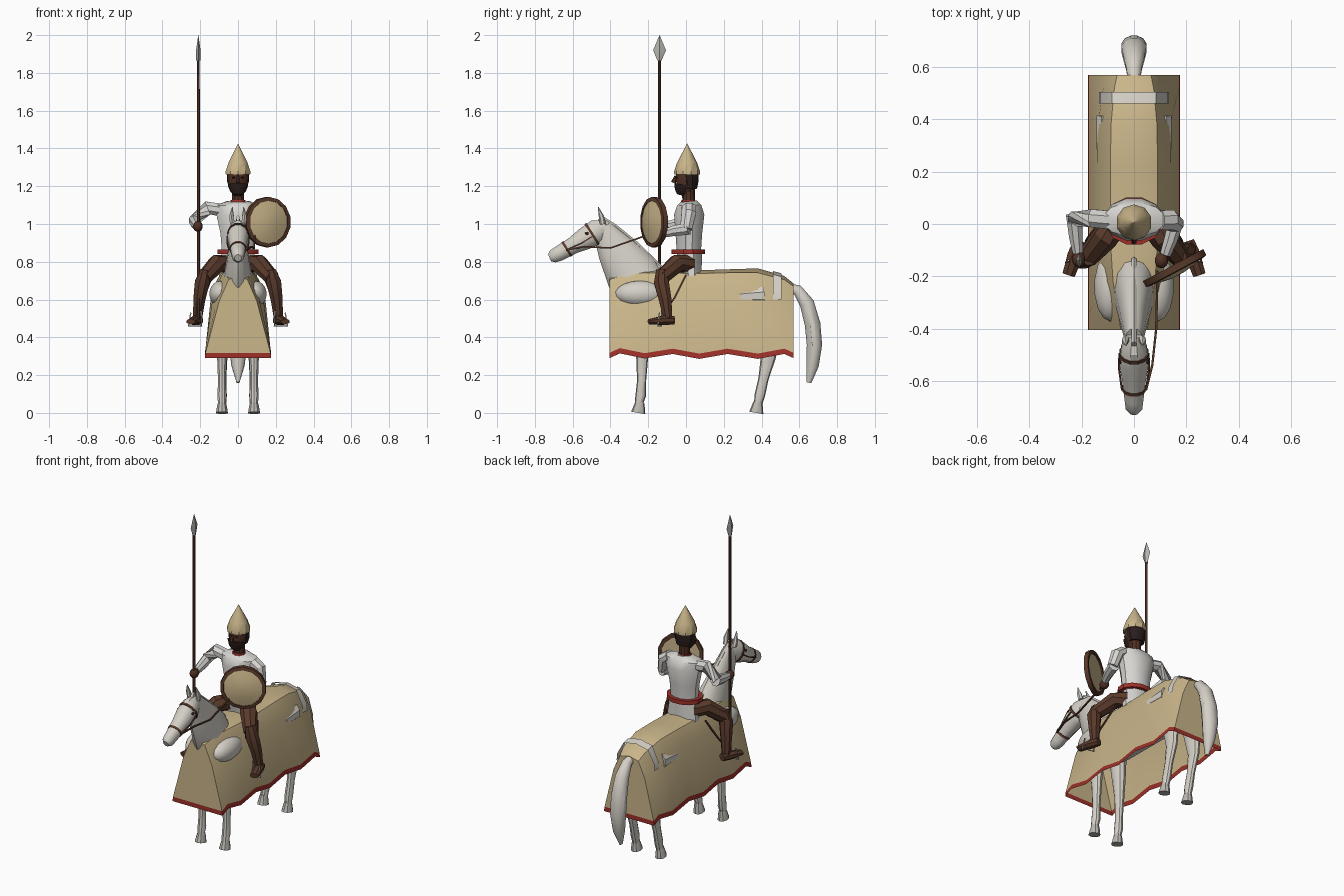
import bpy, bmesh, math
from mathutils import Vector


def material(name, rgb):
    m = bpy.data.materials.new(name)
    m.diffuse_color = (*rgb, 1)
    return m


COAT = material("pale coat", (0.66, 0.63, 0.57))
LINEN = material("white linen", (0.68, 0.67, 0.64))
CLOTH = material("tan cloth", (0.59, 0.465, 0.255))
RED = material("red trim", (0.34, 0.03, 0.022))
BROWN = material("brown leather", (0.10, 0.042, 0.024))
SKIN = material("dark skin", (0.08, 0.03, 0.017))
BLACK = material("black hair", (0.024, 0.013, 0.012))
HOOF = material("grey hoof", (0.50, 0.48, 0.44))
STEEL = material("steel", (0.48, 0.47, 0.44))


def finish(bm, name, mats, mirror=False):
    bmesh.ops.recalc_face_normals(bm, faces=bm.faces)
    me = bpy.data.meshes.new(name)
    bm.to_mesh(me)
    bm.free()
    ob = bpy.data.objects.new(name, me)
    bpy.context.collection.objects.link(ob)
    for m in mats:
        me.materials.append(m)
    if mirror:
        ob.modifiers.new("Mirror", 'MIRROR').use_mirror_merge = False
    return ob


def tube(name, secs, mat, n=8, mirror=False):
    """Loft ellipses along a path; each section is x, y, z, width radius, depth radius."""
    bm = bmesh.new()
    pts = [Vector(s[:3]) for s in secs]
    rings = []
    for i, s in enumerate(secs):
        t = (pts[min(i + 1, len(pts) - 1)] - pts[max(i - 1, 0)]).normalized()
        ref = Vector((1, 0, 0)) if abs(t.x) < 0.9 else Vector((0, 1, 0))
        side = (ref - t * ref.dot(t)).normalized()
        up = t.cross(side)
        ring = []
        for k in range(n):
            a = 2 * math.pi * (k + 0.5) / n
            ring.append(bm.verts.new(pts[i] + side * s[3] * math.cos(a) + up * s[4] * math.sin(a)))
        rings.append(ring)
    for a, b in zip(rings, rings[1:]):
        for k in range(n):
            bm.faces.new((a[k], a[(k + 1) % n], b[(k + 1) % n], b[k]))
    bm.faces.new(rings[0])
    bm.faces.new(rings[-1])
    return finish(bm, name, [mat], mirror)


def strap(name, pts, r=0.006, mat=BROWN, mirror=False):
    return tube(name, [(*p, r, r) for p in pts], mat, 4, mirror)


def ball(name, c, r, mat, mirror=False):
    bm = bmesh.new()
    bmesh.ops.create_uvsphere(bm, u_segments=14, v_segments=9, radius=1)
    for v in bm.verts:
        v.co = Vector(c) + Vector((v.co.x * r[0], v.co.y * r[1], v.co.z * r[2]))
    return finish(bm, name, [mat], mirror)


# --- horse body, neck, head, tail
tube("horse_body", [(0, -0.38, 0.60, 0.05, 0.07), (0, -0.32, 0.60, 0.09, 0.11), (0, -0.1, 0.60, 0.11, 0.13),
                    (0, 0.2, 0.60, 0.115, 0.13), (0, 0.42, 0.61, 0.105, 0.12), (0, 0.55, 0.61, 0.05, 0.06)], COAT, 14)
tube("horse_neck", [(0, -0.445, 0.98, 0.034, 0.055), (0, -0.375, 0.87, 0.05, 0.10),
                    (0, -0.29, 0.745, 0.072, 0.142), (0, -0.22, 0.64, 0.09, 0.13)], COAT, 14)
tube("horse_head", [(0, -0.42, 0.985, 0.03, 0.04), (0, -0.47, 0.96, 0.05, 0.068), (0, -0.53, 0.925, 0.058, 0.062),
                    (0, -0.60, 0.885, 0.046, 0.046), (0, -0.67, 0.845, 0.037, 0.042),
                    (0, -0.705, 0.828, 0.033, 0.036), (0, -0.722, 0.82, 0.018, 0.02)], COAT, 12)
tube("mane", [(0, -0.46, 1.03, 0.01, 0.02), (0, -0.38, 0.98, 0.013, 0.02),
              (0, -0.27, 0.89, 0.013, 0.02), (0, -0.14, 0.765, 0.012, 0.02)], COAT, 6)
tube("horse_ear", [(0.03, -0.44, 1.0, 0.014, 0.016), (0.034, -0.448, 1.04, 0.014, 0.014),
                   (0.03, -0.465, 1.09, 0.002, 0.002)], COAT, 6, True)
ball("horse_eye", (0.05, -0.525, 0.95), (0.008, 0.011, 0.009), BLACK, True)
tube("tail", [(0, 0.53, 0.665, 0.022, 0.025), (0, 0.59, 0.65, 0.03, 0.03), (0, 0.64, 0.58, 0.043, 0.04),
              (0, 0.67, 0.47, 0.05, 0.043), (0, 0.68, 0.36, 0.05, 0.042), (0, 0.67, 0.25, 0.036, 0.034),
              (0, 0.65, 0.16, 0.008, 0.014)], COAT, 12)

# --- horse legs and muscle bulges
tube("front_leg", [(0.08, -0.24, 0.58, 0.045, 0.06), (0.085, -0.235, 0.40, 0.034, 0.042),
                   (0.085, -0.232, 0.30, 0.027, 0.032), (0.085, -0.235, 0.17, 0.022, 0.024),
                   (0.085, -0.24, 0.09, 0.025, 0.028), (0.085, -0.25, 0.05, 0.022, 0.022)], COAT, 10, True)
tube("hind_leg", [(0.075, 0.40, 0.6, 0.05, 0.10), (0.08, 0.425, 0.42, 0.036, 0.06),
                  (0.082, 0.435, 0.29, 0.027, 0.04), (0.083, 0.41, 0.18, 0.022, 0.027),
                  (0.083, 0.39, 0.09, 0.025, 0.028), (0.083, 0.382, 0.05, 0.022, 0.022)], COAT, 10, True)
for nm, y in (("front_hoof", -0.253), ("hind_hoof", 0.372)):
    tube(nm, [(0.085, y, 0, 0.033, 0.038), (0.085, y + 0.005, 0.03, 0.028, 0.031),
              (0.085, y + 0.008, 0.058, 0.021, 0.023)], HOOF, 10, True)
ball("shoulder", (0.09, -0.24, 0.63), (0.063, 0.135, 0.07), COAT, True)
tube("hip", [(0.11, 0.285, 0.615, 0.036, 0.037), (0.11, 0.35, 0.618, 0.037, 0.045),
             (0.11, 0.415, 0.62, 0.036, 0.052)], COAT, 8, True)

# --- cloth cover: y, top z, shoulder line, flank line, hem z
ROWS = [(-0.405, 0.725, 0.05, 0.705, 0.10, 0.59, 0.29), (-0.35, 0.745, 0.06, 0.725, 0.11, 0.61, 0.315),
        (-0.22, 0.765, 0.08, 0.742, 0.13, 0.64, 0.288), (-0.07, 0.76, 0.09, 0.74, 0.14, 0.65, 0.312),
        (0.07, 0.755, 0.09, 0.738, 0.14, 0.65, 0.286), (0.22, 0.76, 0.09, 0.742, 0.14, 0.65, 0.312),
        (0.38, 0.765, 0.088, 0.742, 0.138, 0.64, 0.286), (0.52, 0.725, 0.075, 0.705, 0.118, 0.60, 0.312),
        (0.57, 0.685, 0.065, 0.67, 0.11, 0.57, 0.29)]
bm = bmesh.new()
rings = []
for y, top, w1, z1, w2, z2, hem in ROWS:
    half = [(0.176, hem), (0.172, hem + 0.028), (w2, z2), (w1, z1)]
    line = [(-x, z) for x, z in half] + [(0, top)] + half[::-1]
    rings.append([bm.verts.new((x, y, z)) for x, z in line])
for a, b in zip(rings, rings[1:]):
    for k in range(8):
        f = bm.faces.new((a[k], a[k + 1], b[k + 1], b[k]))
        f.material_index = int(k in (0, 7))
for r in (rings[0], rings[-1]):
    bm.faces.new(r[1:8])
    bm.faces.new((r[0], r[1], r[7], r[8])).material_index = 1
finish(bm, "horse_cover", [CLOTH, RED])

# croup strip showing over the cover
bm = bmesh.new()
strip = []
for y, d in ((0.46, 0.0), (0.505, -0.012)):
    half = [(0.133, 0.60), (0.128, 0.645), (0.085, 0.733 + d)]
    line = [(-x, z) for x, z in half] + [(0, 0.751 + d)] + half[::-1]
    strip.append([bm.verts.new((x, y, z)) for x, z in line])
for k in range(6):
    bm.faces.new((strip[0][k], strip[0][k + 1], strip[1][k + 1], strip[1][k]))
bmesh.ops.solidify(bm, geom=bm.faces[:], thickness=0.012)
finish(bm, "croup", [COAT])

# --- bridle and rein
for nm, y, z, rx, rz in (("noseband", -0.63, 0.868, 0.045, 0.047), ("browband", -0.495, 0.945, 0.058, 0.071)):
    tube(nm, [(0, y + 0.005, z + 0.003, rx, rz), (0, y - 0.006, z - 0.004, rx, rz)], BROWN, 12)
strap("cheek_strap", [(0.056, -0.495, 0.935), (0.058, -0.55, 0.90), (0.046, -0.635, 0.862)], 0.005, BROWN, True)
strap("rein", [(0.046, -0.635, 0.862), (0.07, -0.54, 0.88), (0.085, -0.40, 0.873), (0.09, -0.18, 0.95)])

# --- rider torso
tube("tunic", [(0, 0.015, 0.85, 0.088, 0.066), (0, 0.015, 0.95, 0.096, 0.073), (0, 0.017, 1.05, 0.118, 0.083),
               (0, 0.017, 1.10, 0.122, 0.066), (0, 0.015, 1.12, 0.06, 0.045)], LINEN, 12)
tube("tunic_skirt", [(0, 0.03, 0.725, 0.105, 0.052), (0, 0.018, 0.85, 0.09, 0.068)], LINEN, 10)
tube("belt", [(0, 0.012, 0.84, 0.112, 0.093), (0, 0.012, 0.866, 0.112, 0.093)], RED, 12)
tube("collar", [(0, 0.012, 1.115, 0.042, 0.04), (0, 0.012, 1.126, 0.038, 0.036)], RED, 10)

# --- rider head
tube("neck", [(0, 0.015, 1.10, 0.033, 0.033), (0, 0.012, 1.2, 0.033, 0.035)], SKIN, 10)
tube("head", [(0, -0.01, 1.165, 0.032, 0.036), (0, 0.0, 1.20, 0.052, 0.052), (0, 0.003, 1.24, 0.057, 0.059),
              (0, 0.005, 1.29, 0.055, 0.057)], SKIN, 12)
tube("nose", [(0, -0.066, 1.218, 0.012, 0.014), (0, -0.054, 1.255, 0.006, 0.007)], SKIN, 6)
tube("beard", [(0, -0.027, 1.152, 0.022, 0.022), (0, -0.02, 1.175, 0.044, 0.04),
               (0, -0.014, 1.208, 0.057, 0.049)], BLACK, 10)
tube("hair", [(0, 0.022, 1.185, 0.048, 0.036), (0, 0.02, 1.225, 0.06, 0.047), (0, 0.016, 1.272, 0.06, 0.05)], BLACK, 10)
ball("eye", (0.023, -0.05, 1.246), (0.009, 0.006, 0.005), BLACK, True)
tube("helmet", [(0, 0.006, 1.263, 0.068, 0.068), (0, 0.006, 1.278, 0.069, 0.069), (0, 0.006, 1.325, 0.053, 0.053),
                (0, 0.006, 1.375, 0.027, 0.027), (0, 0.006, 1.425, 0.001, 0.001)], CLOTH, 10)

# --- arms and hands
tube("right_upper_arm", [(-0.095, 0.015, 1.075, 0.038, 0.036), (-0.16, 0.022, 1.085, 0.037, 0.04),
                         (-0.232, 0.02, 1.02, 0.032, 0.03)], LINEN)
tube("right_forearm", [(-0.23, 0.035, 1.02, 0.032, 0.034), (-0.222, -0.05, 1.0, 0.028, 0.03),
                       (-0.215, -0.11, 0.99, 0.021, 0.023)], LINEN)
ball("right_hand", (-0.212, -0.135, 0.987), (0.026, 0.03, 0.029), SKIN)
tube("left_upper_arm", [(0.10, 0.015, 1.085, 0.034, 0.04), (0.14, 0.015, 1.06, 0.036, 0.042),
                        (0.162, 0.0, 0.975, 0.03, 0.034)], LINEN)
tube("left_forearm", [(0.162, 0.015, 0.975, 0.032, 0.034), (0.14, -0.06, 0.965, 0.028, 0.03),
                      (0.12, -0.115, 0.95, 0.022, 0.023)], LINEN)
ball("left_hand", (0.105, -0.14, 0.94), (0.026, 0.03, 0.028), SKIN)

# --- legs, feet, stirrups
tube("thigh", [(0.055, 0.02, 0.79, 0.05, 0.05), (0.11, -0.05, 0.79, 0.052, 0.05),
               (0.18, -0.13, 0.715, 0.04, 0.042)], BROWN, 8, True)
tube("shin", [(0.172, -0.128, 0.755, 0.03, 0.032), (0.19, -0.13, 0.69, 0.042, 0.043),
              (0.205, -0.11, 0.60, 0.034, 0.036), (0.215, -0.095, 0.49, 0.025, 0.025)], BROWN, 8, True)
tube("shoe", [(0.207, -0.065, 0.49, 0.025, 0.024), (0.225, -0.12, 0.49, 0.032, 0.027),
              (0.25, -0.195, 0.483, 0.026, 0.015)], BROWN, 8, True)
strap("stirrup_strap", [(0.135, 0.0, 0.73), (0.18, -0.06, 0.61), (0.20, -0.11, 0.54)], 0.006, BROWN, True)
strap("stirrup", [(0.195, -0.13, 0.54), (0.192, -0.13, 0.46), (0.262, -0.15, 0.46), (0.25, -0.14, 0.53)],
      0.005, STEEL, True)

# --- spear
tube("spear_shaft", [(-0.21, -0.14, 0.47, 0.009, 0.009), (-0.21, -0.14, 1.88, 0.008, 0.008)], BROWN, 8)
bm = bmesh.new()
levels = [(1.865, 0.011, 0.011), (1.92, 0.012, 0.034), (2.0, 0.0005, 0.0005)]
rings = [[bm.verts.new((-0.21 + a * x, -0.14 + b * y, z)) for a, b in ((1, 0), (0, 1), (-1, 0), (0, -1))]
         for z, x, y in levels]
for p, q in zip(rings, rings[1:]):
    for k in range(4):
        bm.faces.new((p[k], p[(k + 1) % 4], q[(k + 1) % 4], q[k]))
bm.faces.new(rings[0])
bm.faces.new(rings[-1])
finish(bm, "spear_head", [STEEL])

# --- shield: domed disc with a raised rim, turned outward
SC, SN = Vector((0.155, -0.168, 1.01)), Vector((0.47, -0.883, 0))


def shield_part(name, offsets, mat):
    """Sections are distance along the shield's axis and radius."""
    tube(name, [(*(SC + SN * d), r, r) for d, r in offsets], mat, 14)


shield_part("shield_face", [(-0.004, 0.12), (0.012, 0.12), (0.024, 0.075), (0.031, 0.03), (0.032, 0.004)], CLOTH)
bm = bmesh.new()
u, up = SN.cross(Vector((0, 0, 1))).normalized(), Vector((0, 0, 1))
rings = [[bm.verts.new(SC + SN * d + (u * math.cos(a) + up * math.sin(a)) * r)
          for d, r in ((-0.012, 0.114), (-0.012, 0.134), (0.014, 0.134), (0.018, 0.114))]
         for a in (2 * math.pi * (k + 0.5) / 14 for k in range(14))]
for i in range(14):
    p, q = rings[i], rings[(i + 1) % 14]
    for k in range(4):
        bm.faces.new((p[k], p[(k + 1) % 4], q[(k + 1) % 4], q[k]))
finish(bm, "shield_rim", [BROWN])

# --- smooth the rounded parts, keep hard edges
for ob in bpy.context.scene.objects:
    ob.select_set(True)
    bpy.context.view_layer.objects.active = ob
bpy.ops.object.shade_smooth_by_angle(angle=math.radians(33))
